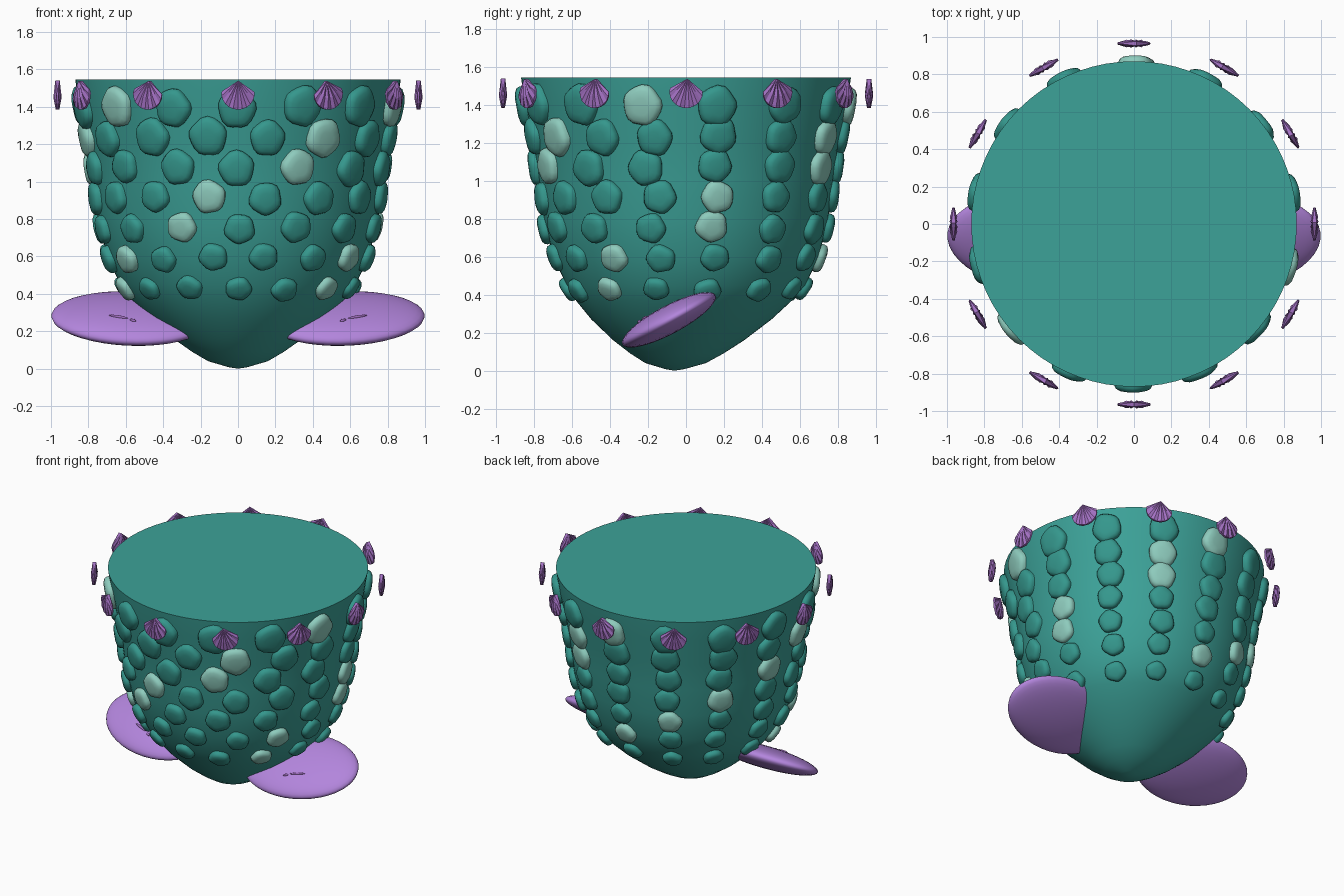
import bpy, bmesh, math, random
from mathutils import Matrix, Vector

if "Cube" in bpy.data.objects:
    bpy.data.objects.remove(bpy.data.objects["Cube"])

random.seed(4)


def material(name, rgb):
    m = bpy.data.materials.new(name)
    m.diffuse_color = (*rgb, 1)
    m.use_nodes = True
    m.node_tree.nodes["Principled BSDF"].inputs["Base Color"].default_value = m.diffuse_color
    return m


TEAL = material("teal", (0.045, 0.36, 0.315))
SCALE_TEAL = material("scale teal", (0.035, 0.31, 0.265))
PALE = material("pale mint", (0.27, 0.60, 0.51))
LILAC = material("lilac", (0.45, 0.235, 0.72))
PURPLE = material("shell purple", (0.37, 0.165, 0.55))


def finish(bm, name, mat, angle=None):
    bmesh.ops.recalc_face_normals(bm, faces=bm.faces)
    me = bpy.data.meshes.new(name)
    bm.to_mesh(me)
    bm.free()
    me.materials.append(mat)
    ob = bpy.data.objects.new(name, me)
    bpy.context.collection.objects.link(ob)
    if angle:
        bpy.ops.object.select_all(action='DESELECT')
        ob.select_set(True)
        bpy.context.view_layer.objects.active = ob
        bpy.ops.object.shade_smooth_by_angle(angle=math.radians(angle))
    return ob


def bridge(bm, a, b):
    n = len(a)
    for i in range(n):
        j = (i + 1) % n
        bm.faces.new((a[i], a[j], b[j], b[i]))


# Body: cup with a rounded, slightly forward tip (height, radius)
PROFILE = [(0.008, 0.05), (0.04, 0.16), (0.09, 0.245), (0.16, 0.345), (0.27, 0.475),
           (0.37, 0.57), (0.45, 0.63), (0.6, 0.70), (0.8, 0.75), (1.0, 0.775),
           (1.2, 0.805), (1.4, 0.848), (1.545, 0.87)]


def radius(z):
    for (z0, r0), (z1, r1) in zip(PROFILE, PROFILE[1:]):
        if z <= z1:
            return r0 + (r1 - r0) * (z - z0) / (z1 - z0)
    return PROFILE[-1][1]


def shift(z):
    return -0.06 * max(0, 1 - z / 0.45)


bm = bmesh.new()
rings = []
for z, r in PROFILE:
    rings.append([bm.verts.new((r * math.cos(k * math.tau / 72),
                                r * math.sin(k * math.tau / 72) + shift(z), z))
                  for k in range(72)])
for a, b in zip(rings, rings[1:]):
    bridge(bm, a, b)
tip = bm.verts.new((0, -0.06, 0))
for i in range(72):
    bm.faces.new((tip, rings[0][(i + 1) % 72], rings[0][i]))
bm.faces.new(rings[-1])
finish(bm, "body", TEAL, 40)


def wall_frame(deg, z, r, slope=0.0):
    """Local x sideways, y up the wall, z outward; 0 degrees is the front."""
    a = math.radians(deg)
    out = Vector((math.sin(a), -math.cos(a), 0))
    side = Vector((math.cos(a), math.sin(a), 0))
    up = (Vector((0, 0, 1)) + out * slope).normalized()
    normal = side.cross(up)
    pos = out * r + Vector((0, 0, z))
    m = Matrix((side, up, normal)).transposed().to_4x4()
    m.translation = pos
    return m


# Scales: domed pebbles, staggered at the front and in columns at the back
def add_scale(bm, frame, w, h, depth):
    n = 20
    p3, p5 = random.uniform(-0.5, 0.5), random.uniform(0, 6.28)
    rows = []
    for s, d in ((0.97, -0.025), (1.0, 0.25 * depth), (0.93, 0.62 * depth),
                 (0.75, 0.87 * depth), (0.42, depth)):
        ring = []
        for k in range(n):
            a = k * math.tau / n
            q = s * (1 - 0.05 * math.sin(3 * a + p3 + math.pi) * -1
                     + 0.04 * math.sin(5 * a + p5))
            x = q * w * math.cos(a) * (1 + 0.16 * math.sin(a))
            ring.append(bm.verts.new(frame @ Vector((x, q * h * math.sin(a), d))))
        rows.append(ring)
    for a, b in zip(rows, rows[1:]):
        bridge(bm, a, b)
    bm.faces.new(rows[-1])


EVEN = [0, 24, 49, 75, 101, 128, 154, 180]
ODD = [11.5, 34.5, 57.5, 79, 102, 128, 154, 180]
# pale scales by row from the top
PALE_AT = [{-49, 75, 180}, {34.5, -79, 154}, {24, -101, 154}, {-11.5, 102, -128},
           {-24, 101, -154}, {-57.5, 57.5, 180}, {49, -75}]
plain, pale = bmesh.new(), bmesh.new()
for row in range(7):
    z = 1.395 - row * 0.161
    t = row / 6
    r = radius(z)
    slope = (radius(z + 0.06) - radius(z - 0.06)) / 0.12
    for base in (ODD if row % 2 else EVEN):
        for deg in ({base} if base in (0, 180) else {base, -base}):
            target = pale if deg in PALE_AT[row] else plain
            frame = wall_frame(deg + random.uniform(-0.7, 0.7),
                               z + random.uniform(-0.008, 0.008), r, slope)
            k = random.uniform(0.95, 1.05)
            add_scale(target, frame, (0.102 - 0.032 * t) * k,
                      (0.107 - 0.041 * t) * k, 0.046 - 0.008 * t)
finish(plain, "scales", SCALE_TEAL, 50)
finish(pale, "pale_scales", PALE, 50)


# Shells: twelve pleated fans floating around the rim, hinged at the top
def add_shell(bm, frame):
    n = 13
    faces = []
    for sign in (1, -1):
        hinge = bm.verts.new(frame @ Vector((0, 0.075, sign * 0.012)))
        mid, rim = [], []
        for k in range(n):
            u = k / (n - 1) * 2 - 1
            a = u * math.radians(56)
            length = 0.155 - 0.05 * u * u
            pleat = 0.022 if k % 2 else 0.012
            edge = 1 - 0.6 * abs(u) ** 3
            x, y = math.sin(a), -math.cos(a)
            mid.append(bm.verts.new(frame @ Vector(
                (x * length * 0.6, 0.075 + y * length * 0.6, sign * pleat * edge))))
            rim.append(bm.verts.new(frame @ Vector(
                (x * length, 0.075 + y * length, sign * pleat * 0.45 * edge))))
        for k in range(n - 1):
            bm.faces.new((hinge, mid[k], mid[k + 1]))
            bm.faces.new((mid[k], rim[k], rim[k + 1], mid[k + 1]))
        faces.append([hinge] + [mid[0]] + rim + [mid[-1]])
    bridge(bm, faces[0], faces[1])


bm = bmesh.new()
for k in range(12):
    add_shell(bm, wall_frame(k * 30, 1.465, 0.965)
              @ Matrix.Rotation(random.uniform(-0.2, 0.2), 4, 'Z'))
finish(bm, "rim_shells", PURPLE)


# Fins: flattened ovals sloping down to the front, with two small ridges each
def ellipsoid(bm, matrix, size, u=40, v=20):
    bmesh.ops.create_uvsphere(bm, u_segments=u, v_segments=v, radius=1,
                              matrix=matrix @ Matrix.Diagonal((*size, 1)))


for side, label in ((1, "right"), (-1, "left")):
    flip = Matrix.Diagonal((side, 1, 1, 1))
    base = (flip @ Matrix.Translation((0.575, -0.09, 0.268))
            @ Matrix.Rotation(math.radians(28), 4, 'X')
            @ Matrix.Rotation(math.radians(7), 4, 'Z'))
    bm = bmesh.new()
    ellipsoid(bm, base, (0.425, 0.275, 0.075))
    finish(bm, label + "_fin", LILAC, 60)
    bm = bmesh.new()
    for x, y, turn, length in ((0.05, -0.115, 12, 0.055), (-0.03, -0.14, 20, 0.018)):
        h = 0.075 * math.sqrt(1 - (x / 0.425) ** 2 - (y / 0.275) ** 2)
        ellipsoid(bm, base @ Matrix.Translation((x, y, h))
                  @ Matrix.Rotation(math.radians(turn), 4, 'Z'),
                  (length, 0.008, 0.009), 12, 8)
    finish(bm, label + "_fin_ridges", PURPLE, 60)
